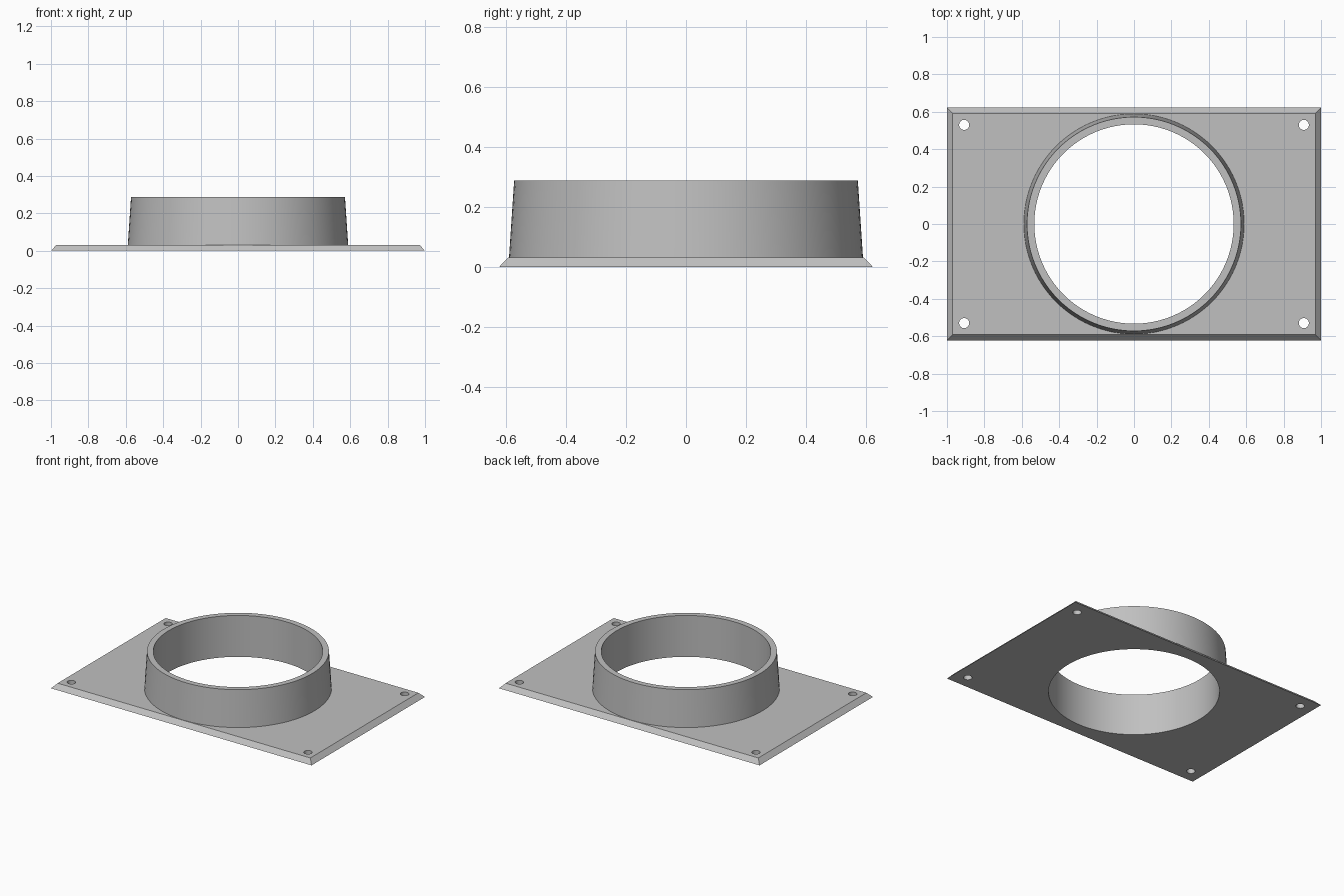
import bpy
import bmesh
from math import cos, sin, tau, radians

SEGMENTS = 96
PLATE_TOP = 0.032
BORE_RADIUS = 0.533

cube = bpy.data.objects.get("Cube")
if cube:
    bpy.data.objects.remove(cube, do_unlink=True)

# Single grey material
grey = bpy.data.materials.new("plain grey")
grey.use_nodes = True
grey.diffuse_color = (0.53, 0.53, 0.53, 1)
grey.node_tree.nodes["Principled BSDF"].inputs["Base Color"].default_value = grey.diffuse_color


def make_object(name, bm):
    bmesh.ops.recalc_face_normals(bm, faces=bm.faces)
    mesh = bpy.data.meshes.new(name)
    bm.to_mesh(mesh)
    bm.free()
    mesh.materials.append(grey)
    obj = bpy.data.objects.new(name, mesh)
    bpy.context.collection.objects.link(obj)
    return obj


def select_only(obj):
    bpy.ops.object.select_all(action="DESELECT")
    obj.select_set(True)
    bpy.context.view_layer.objects.active = obj


def ring(bm, radius, z, segments, x=0, y=0):
    angles = [tau * i / segments for i in range(segments)]
    return [bm.verts.new((x + radius * cos(a), y + radius * sin(a), z)) for a in angles]


def bridge(bm, lower, upper):
    n = len(lower)
    for i in range(n):
        j = (i + 1) % n
        bm.faces.new((lower[i], lower[j], upper[j], upper[i]))


def rectangle(bm, half_x, half_y, z):
    corners = ((-1, -1), (1, -1), (1, 1), (-1, 1))
    return [bm.verts.new((half_x * sx, half_y * sy, z)) for sx, sy in corners]


# Mounting plate with sloped edges
bm = bmesh.new()
base = rectangle(bm, 1.0, 0.622, 0)
top = rectangle(bm, 0.97, 0.592, PLATE_TOP)
bridge(bm, base, top)
bm.faces.new(base)
bm.faces.new(top)
plate = make_object("mounting_plate", bm)

# Cutters for the central bore and the four screw holes
bm = bmesh.new()
holes = [(BORE_RADIUS, SEGMENTS, 0, 0)]
holes += [(0.027, 24, 0.908 * sx, 0.53 * sy) for sx in (-1, 1) for sy in (-1, 1)]
for radius, segments, x, y in holes:
    low = ring(bm, radius, -0.1, segments, x, y)
    high = ring(bm, radius, 0.1, segments, x, y)
    bridge(bm, low, high)
    bm.faces.new(low)
    bm.faces.new(high)
cutter = make_object("hole_cutter", bm)
cutter.hide_render = True

cut = plate.modifiers.new("holes", "BOOLEAN")
cut.operation = "DIFFERENCE"
cut.solver = "EXACT"
cut.object = cutter
select_only(plate)
bpy.ops.object.modifier_apply(modifier=cut.name)
bpy.data.objects.remove(cutter, do_unlink=True)

# Tapered collar with a straight inner wall, sitting on the plate
bm = bmesh.new()
profile = [(BORE_RADIUS, PLATE_TOP), (0.589, PLATE_TOP), (0.572, 0.287), (BORE_RADIUS, 0.287)]
rings = [ring(bm, r, z, SEGMENTS) for r, z in profile]
for i, lower in enumerate(rings):
    bridge(bm, lower, rings[(i + 1) % len(rings)])
collar = make_object("pipe_collar", bm)

for obj in (plate, collar):
    select_only(obj)
    bpy.ops.object.shade_smooth_by_angle(angle=radians(30))
